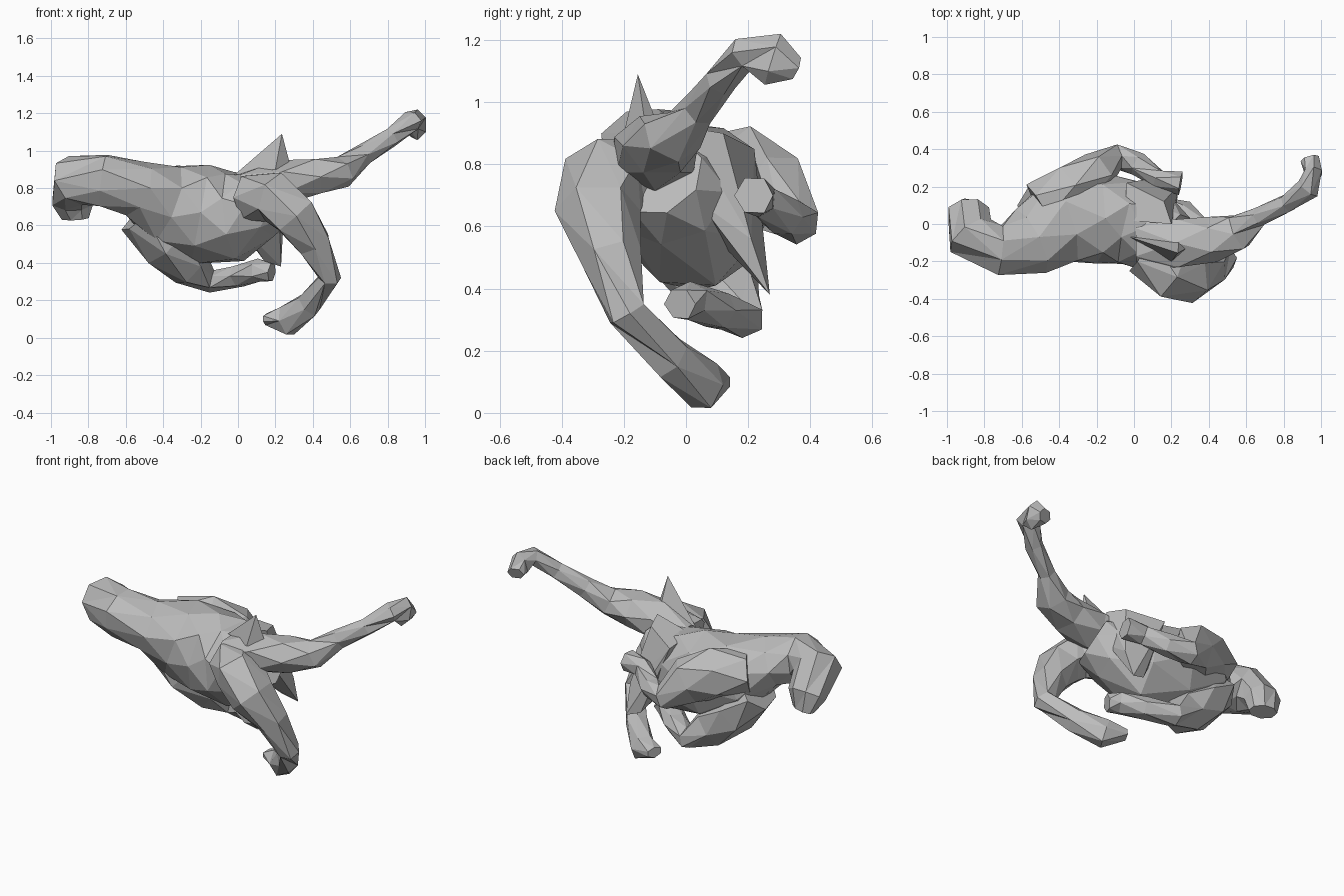
import bpy, bmesh, math, random
from mathutils import Vector

if "Cube" in bpy.data.objects:
    bpy.data.objects.remove(bpy.data.objects["Cube"])
random.seed(4)

grey = bpy.data.materials.new("stone grey")
grey.use_nodes = True
colour = (0.5, 0.5, 0.5, 1)
grey.diffuse_color = colour
grey.node_tree.nodes["Principled BSDF"].inputs["Base Color"].default_value = colour


def finish(name, bm):
    """Turn a bmesh into a flat shaded, triangulated part."""
    bmesh.ops.recalc_face_normals(bm, faces=bm.faces)
    bmesh.ops.triangulate(bm, faces=bm.faces, quad_method='SHORT_EDGE')
    mesh = bpy.data.meshes.new(name)
    bm.to_mesh(mesh)
    bm.free()
    mesh.materials.append(grey)
    ob = bpy.data.objects.new(name, mesh)
    bpy.context.collection.objects.link(ob)


def limb(name, stations, sides=6, rough=0.06):
    """Loft rings along a path; each station is x, y, z, half width, half height."""
    bm = bmesh.new()
    pts = [Vector(s[:3]) for s in stations]
    rings = []
    for i, (p, s) in enumerate(zip(pts, stations)):
        t = (pts[min(i + 1, len(pts) - 1)] - pts[max(i - 1, 0)]).normalized()
        side = t.cross(Vector((0, 0, 1))).normalized()
        up = side.cross(t)
        ring = []
        for k in range(sides):
            a = math.tau * (k + 0.5 * (i % 2)) / sides
            r = 1.06 + random.uniform(-rough, rough)
            ring.append(bm.verts.new(p + r * (side * s[3] * math.cos(a) + up * s[4] * math.sin(a))))
        rings.append(ring)
    for a, b in zip(rings, rings[1:]):
        for k in range(sides):
            n = (k + 1) % sides
            bm.faces.new((a[k], a[n], b[n], b[k]))
    bm.faces.new(rings[0])
    bm.faces.new(rings[-1])
    finish(name, bm)


def hull(name, points):
    """Convex solid for spikes and wedges."""
    bm = bmesh.new()
    for p in points:
        bm.verts.new(p)
    bmesh.ops.convex_hull(bm, input=bm.verts)
    finish(name, bm)


# Curled head, neck and torso
limb("head_and_torso", [
    (-.87, .08, .64, .08, .05), (-.88, .06, .73, .11, .09),
    (-.87, -.06, .84, .13, .13), (-.72, -.14, .84, .13, .14),
    (-.55, -.09, .80, .17, .14), (-.40, .01, .72, .23, .21),
    (-.20, .03, .67, .24, .25), (-.02, .01, .65, .23, .24),
    (.12, -.05, .71, .19, .18), (.22, -.09, .77, .14, .14)], 8)

# Raised tail with a hooked tip
limb("tail", [
    (.02, -.10, .80, .14, .08), (.24, -.10, .83, .14, .11),
    (.42, -.08, .86, .12, .10), (.56, -.04, .89, .10, .08),
    (.67, .04, .98, .05, .06), (.82, .11, 1.07, .05, .05),
    (.93, .19, 1.16, .06, .05), (.96, .28, 1.14, .05, .08),
    (.94, .35, 1.11, .05, .04)])

# Front leg, bent at the knee
limb("front_leg", [
    (.06, -.15, .75, .13, .13), (.19, -.26, .75, .14, .13),
    (.30, -.29, .65, .13, .12), (.41, -.24, .50, .09, .09),
    (.49, -.19, .32, .06, .06), (.38, -.05, .18, .06, .07),
    (.26, .06, .09, .07, .08), (.15, .10, .10, .05, .03)])

# Lower leg folded under the belly
limb("lower_leg", [
    (-.53, .03, .65, .16, .11), (-.39, .06, .50, .17, .13),
    (-.25, .12, .38, .12, .11), (-.14, .18, .30, .07, .06),
    (0, .10, .33, .07, .06), (.11, .01, .36, .07, .06),
    (.18, -.02, .35, .05, .05)])

# Rear arm: broad haunch, elbow, then forearm reaching inwards
limb("rear_arm", [
    (-.50, .09, .78, .13, .12), (-.34, .19, .76, .14, .15),
    (-.20, .28, .71, .11, .13), (-.09, .36, .61, .07, .07),
    (.02, .32, .63, .06, .06), (.13, .24, .69, .05, .06),
    (.25, .22, .70, .06, .06)])

# Broad pointed flap hanging behind the torso
hull("rear_flap", [
    (-.05, .02, .87), (.20, 0, .92), (-.04, .22, .85), (.16, .12, .90),
    (.03, .08, .58), (.22, .04, .68), (.06, .19, .52), (.24, .21, .56),
    (.14, .25, .41), (.23, .27, .38)])

# Thin spike on the back
hull("back_spike", [
    (.235, -.155, 1.09), (-.02, -.07, .87), (.28, -.13, .92),
    (.20, -.20, .90), (.24, -.08, .90)])
